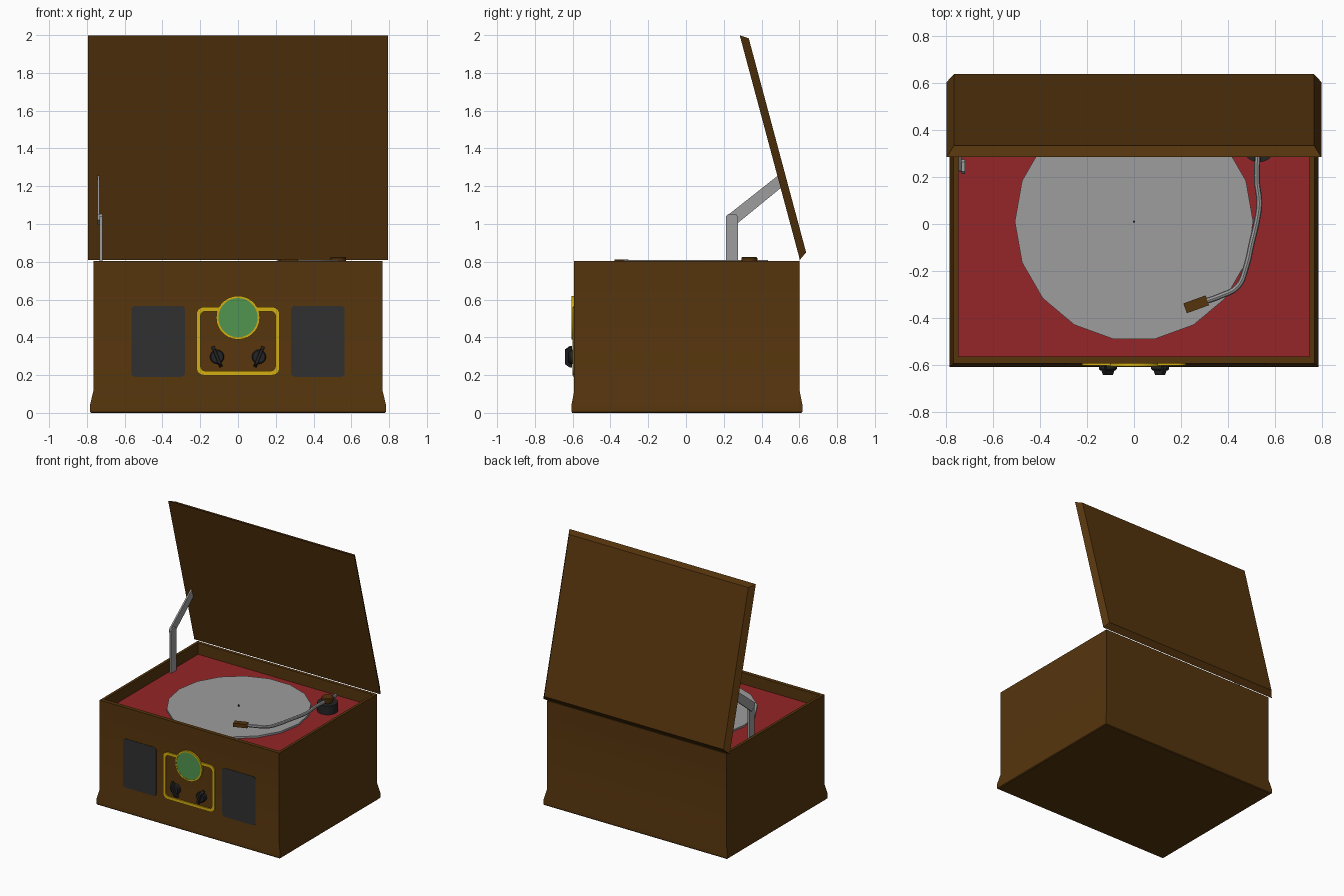
import bpy, bmesh, math
from mathutils import Vector

if "Cube" in bpy.data.objects:
    bpy.data.objects.remove(bpy.data.objects["Cube"])


def material(name, rgb):
    m = bpy.data.materials.new(name)
    m.diffuse_color = (*rgb, 1)
    m.use_nodes = True
    m.node_tree.nodes["Principled BSDF"].inputs["Base Color"].default_value = m.diffuse_color
    return m


WOOD = material("brown wood", (0.092, 0.035, 0.004))
RED = material("red felt", (0.30, 0.018, 0.021))
GREY = material("grey metal", (0.34, 0.34, 0.34))
DARK = material("dark grille", (0.03, 0.03, 0.03))
BLACK = material("black knob", (0.018, 0.018, 0.018))
GOLD = material("gold trim", (0.66, 0.42, 0.005))
GREEN = material("green dial", (0.08, 0.30, 0.08))


def loft(name, rings, mat, closed=False, angle=30):
    """Skin equal-length rings of points; cap both ends unless closed."""
    bm = bmesh.new()
    vr = [[bm.verts.new(p) for p in r] for r in rings]
    n = len(vr[0])
    pairs = list(zip(vr, vr[1:])) + ([(vr[-1], vr[0])] if closed else [])
    for a, b in pairs:
        for i in range(n):
            j = (i + 1) % n
            bm.faces.new((a[i], a[j], b[j], b[i]))
    if not closed:
        bm.faces.new(vr[0])
        bm.faces.new(vr[-1])
    bmesh.ops.recalc_face_normals(bm, faces=bm.faces)
    me = bpy.data.meshes.new(name)
    bm.to_mesh(me)
    bm.free()
    me.materials.append(mat)
    ob = bpy.data.objects.new(name, me)
    bpy.context.collection.objects.link(ob)
    bpy.ops.object.select_all(action='DESELECT')
    ob.select_set(True)
    bpy.context.view_layer.objects.active = ob
    bpy.ops.object.shade_smooth_by_angle(angle=math.radians(angle))
    return ob


def rect_z(x, y0, y1, z):
    return [(-x, y0, z), (x, y0, z), (x, y1, z), (-x, y1, z)]


def circle(n, r, c=(0, 0)):
    return [(c[0] + r * math.cos(2 * math.pi * i / n), c[1] + r * math.sin(2 * math.pi * i / n))
            for i in range(n)]


def rounded(cx, cz, hx, hz, r, steps=4):
    pts = []
    for k, (sx, sz) in enumerate([(1, 1), (-1, 1), (-1, -1), (1, -1)]):
        for s in range(steps + 1):
            a = math.pi / 2 * (k + s / steps)
            pts.append((cx + sx * (hx - r) + r * math.cos(a), cz + sz * (hz - r) + r * math.sin(a)))
    return pts


def on_y(pts, y):
    return [(p[0], y, p[1]) for p in pts]


def on_z(pts, z):
    return [(p[0], p[1], z) for p in pts]


def on_x(pts, x):
    return [(x, p[0], p[1]) for p in pts]


# Cabinet: flared foot, straight walls, open well at the top
loft("cabinet", [
    rect_z(0.778, -0.602, 0.612, 0), rect_z(0.784, -0.607, 0.617, 0.006),
    rect_z(0.784, -0.607, 0.617, 0.04), rect_z(0.766, -0.592, 0.602, 0.115),
    rect_z(0.766, -0.592, 0.602, 0.805), rect_z(0.745, -0.562, 0.577, 0.805),
    rect_z(0.745, -0.562, 0.577, 0.70)], WOOD)
loft("deck", [rect_z(0.745, -0.562, 0.577, 0.70), rect_z(0.745, -0.562, 0.577, 0.717)], RED)

# Lid: plate with chamfered outer edge, leaning back 15 degrees
u = Vector((0, -math.sin(math.radians(15)), math.cos(math.radians(15))))
nrm = Vector((0, u.z, -u.y))
hinge = Vector((0, 0.603, 0.81))


def lid_ring(x, a, b, t):
    return [hinge + Vector((s * x, 0, 0)) + u * d + nrm * t
            for s, d in ((-1, a), (1, a), (1, b), (-1, b))]


loft("lid", [lid_ring(0.795, 0, 1.231, 0), lid_ring(0.765, 0.03, 1.203, 0.042)], WOOD)

# Lid stay: upright arm and slanted arm
low = [(0.212, 0.71), (0.274, 0.71), (0.274, 1.04), (0.264, 1.052), (0.222, 1.052), (0.212, 1.04)]
loft("stay_lower", [on_x(low, -0.732), on_x(low, -0.718)], GREY)
up = [(0.222, 1.02), (0.262, 0.995), (0.507, 1.195), (0.497, 1.248), (0.485, 1.255), (0.225, 1.05)]
loft("stay_upper", [on_x(up, -0.744), on_x(up, -0.732)], GREY)

# Platter and spindle
disc = circle(18, 0.506, (0, 0.01))
loft("platter", [on_z(disc, 0.715), on_z(disc, 0.731)], GREY)
pin = circle(8, 0.005, (0, 0.01))
loft("spindle", [on_z(pin, 0.73), on_z(pin, 0.745)], BLACK)

# Tonearm: base, pivot cap, bent tube, headshell
pivot = (0.53, 0.335)
loft("arm_base", [on_z(circle(18, 0.073, pivot), z) for z in (0.715, 0.785)], BLACK)
loft("arm_pivot", [on_z(circle(18, r, pivot), z)
                   for r, z in ((0.036, 0.785), (0.043, 0.808), (0.043, 0.82), (0.036, 0.826))], WOOD)

cu = bpy.data.curves.new("tonearm", 'CURVE')
cu.dimensions = '3D'
cu.bevel_depth = 0.0125
cu.bevel_resolution = 2
cu.use_fill_caps = True
path = [(0.29, -0.332), (0.36, -0.308), (0.44, -0.265), (0.475, -0.185), (0.50, -0.08),
        (0.525, 0.03), (0.532, 0.09), (0.522, 0.18), (0.525, 0.30), (0.53, 0.434)]
sp = cu.splines.new('BEZIER')
sp.bezier_points.add(len(path) - 1)
for bp, (x, y) in zip(sp.bezier_points, path):
    bp.co = (x, y, 0.796)
    bp.handle_left_type = bp.handle_right_type = 'AUTO'
sp.resolution_u = 5
cu.materials.append(GREY)
arm = bpy.data.objects.new("tonearm", cu)
bpy.context.collection.objects.link(arm)
bpy.ops.object.select_all(action='DESELECT')
arm.select_set(True)
bpy.context.view_layer.objects.active = arm
bpy.ops.object.convert(target='MESH')
bpy.ops.object.shade_smooth_by_angle(angle=math.radians(40))

ca, sa = math.cos(math.radians(20)), math.sin(math.radians(20))
shell = [(0.264 + a * ca - b * sa, -0.341 + a * sa + b * ca)
         for a, b in ((-0.05, -0.022), (0.05, -0.022), (0.05, 0.022), (-0.05, 0.022))]
loft("headshell", [on_z(shell, 0.782), on_z(shell, 0.811)], WOOD)

# Speaker grilles
for side, label in ((-1, "left"), (1, "right")):
    g = rounded(side * 0.423, 0.379, 0.142, 0.188, 0.022)
    loft("speaker_" + label, [on_y(g, -0.585), on_y(g, -0.595)], DARK)

# Gold panel frame
outer, inner = rounded(0, 0.38, 0.221, 0.181, 0.04), rounded(0, 0.38, 0.198, 0.158, 0.025)
loft("panel_frame", [on_y(outer, -0.585), on_y(outer, -0.601),
                     on_y(inner, -0.601), on_y(inner, -0.585)], GOLD, closed=True)

# Dial: bezel ring and green glass
c = (0, 0.504)
loft("dial_bezel", [on_y(circle(28, r, c), y) for r, y in
                    ((0.116, -0.585), (0.116, -0.605), (0.104, -0.605), (0.104, -0.585))],
     GOLD, closed=True)
loft("dial_glass", [on_y(circle(28, 0.105, c), y) for y in (-0.585, -0.603)], GREEN)

# Knobs: round body with a tilted tapering grip
for side, label in ((-1, "left"), (1, "right")):
    kc = (side * 0.111, 0.297)
    loft("knob_" + label, [on_y(circle(16, r, kc), y) for r, y in
                           ((0.038, -0.585), (0.038, -0.615), (0.032, -0.622))], BLACK)
    t = math.radians(-22 * side)
    d, w = Vector((-math.sin(t), math.cos(t))), Vector((math.cos(t), math.sin(t)))
    grip = []
    for hl, hw, y in ((0.058, 0.009, -0.603), (0.058, 0.009, -0.615), (0.04, 0.007, -0.64)):
        grip.append(on_y([Vector(kc) + d * (a * hl) + w * (b * hw)
                          for a, b in ((-1, -1), (1, -1), (1, 1), (-1, 1))], y))
    loft("knob_grip_" + label, grip, BLACK)
